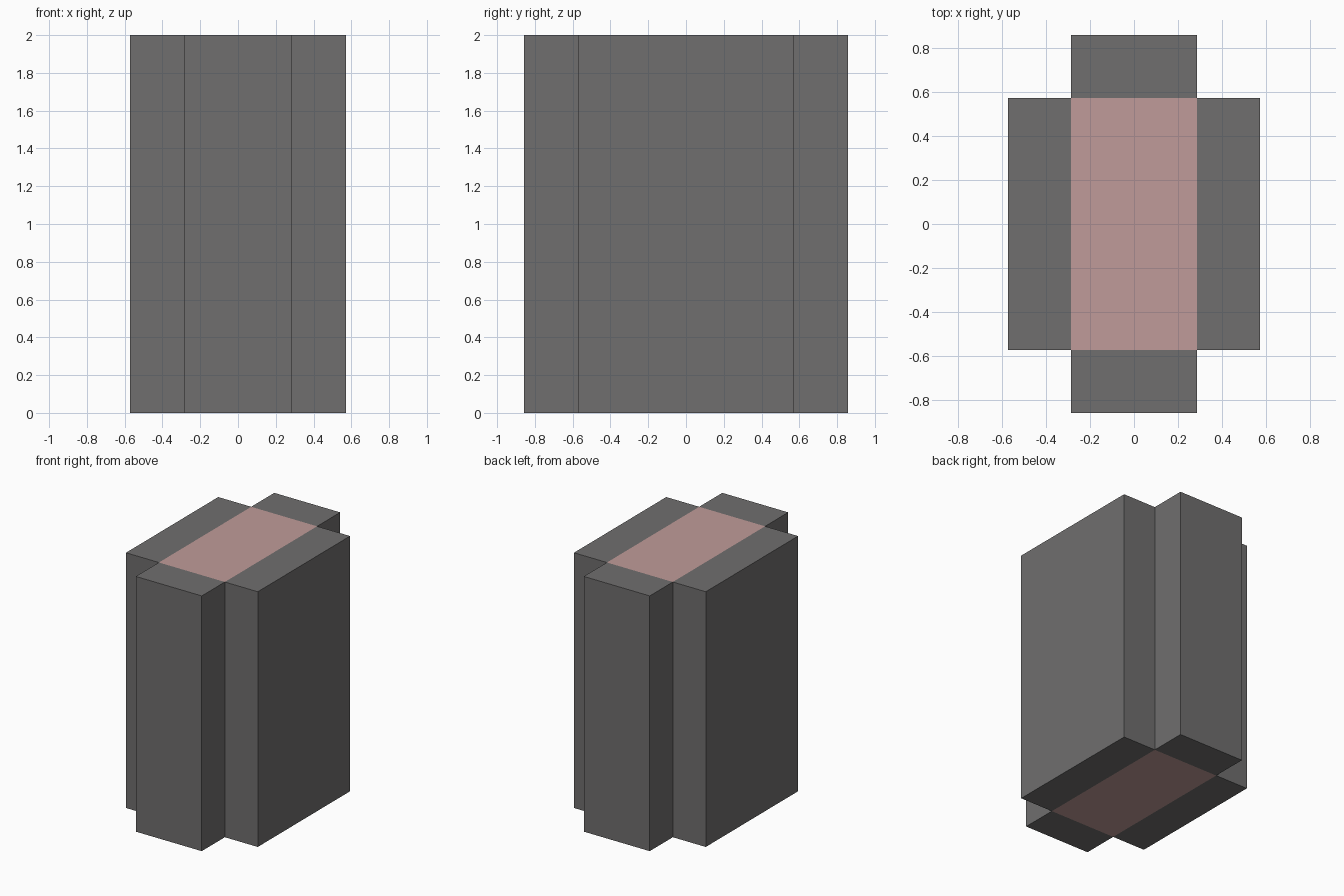
import bpy
import bmesh
from mathutils import Matrix, Vector

if "Cube" in bpy.data.objects:
    bpy.data.objects.remove(bpy.data.objects["Cube"], do_unlink=True)

U = 2 / 7       # thickness of one slab
HEIGHT = 2.0


def make_material(name, rgb):
    mat = bpy.data.materials.new(name)
    mat.use_nodes = True
    mat.diffuse_color = (*rgb, 1)
    mat.node_tree.nodes["Principled BSDF"].inputs["Base Color"].default_value = (*rgb, 1)
    return mat


grey = make_material("dark grey", (0.16, 0.157, 0.157))
pink = make_material("dusty pink", (0.53, 0.33, 0.32))


def slab(name, x, y, width, depth, materials):
    """Upright box standing on z = 0, flat shaded."""
    bm = bmesh.new()
    bmesh.ops.create_cube(bm, size=1, matrix=Matrix.LocRotScale(
        Vector((0, 0, HEIGHT / 2)), None, Vector((width, depth, HEIGHT))))
    mesh = bpy.data.meshes.new(name)
    for mat in materials:
        mesh.materials.append(mat)
    # The last material goes on the two end faces
    for face in bm.faces:
        face.material_index = len(materials) - 1 if abs(face.normal.z) > 0.5 else 0
    bm.to_mesh(mesh)
    bm.free()
    obj = bpy.data.objects.new(name, mesh)
    obj.location = (x, y, 0)
    bpy.context.collection.objects.link(obj)
    return obj


# Core with pink ends, hidden grey sides
slab("core", 0, 0, 2 * U, 4 * U, [grey, pink])

# Grey slabs around the core
for side, sign in (("left", 1), ("right", -1)):
    slab(side + "_slab", sign * 1.5 * U, 0, U, 4 * U, [grey])
for side, sign in (("back", 1), ("front", -1)):
    slab(side + "_slab", 0, sign * 2.5 * U, 2 * U, U, [grey])
